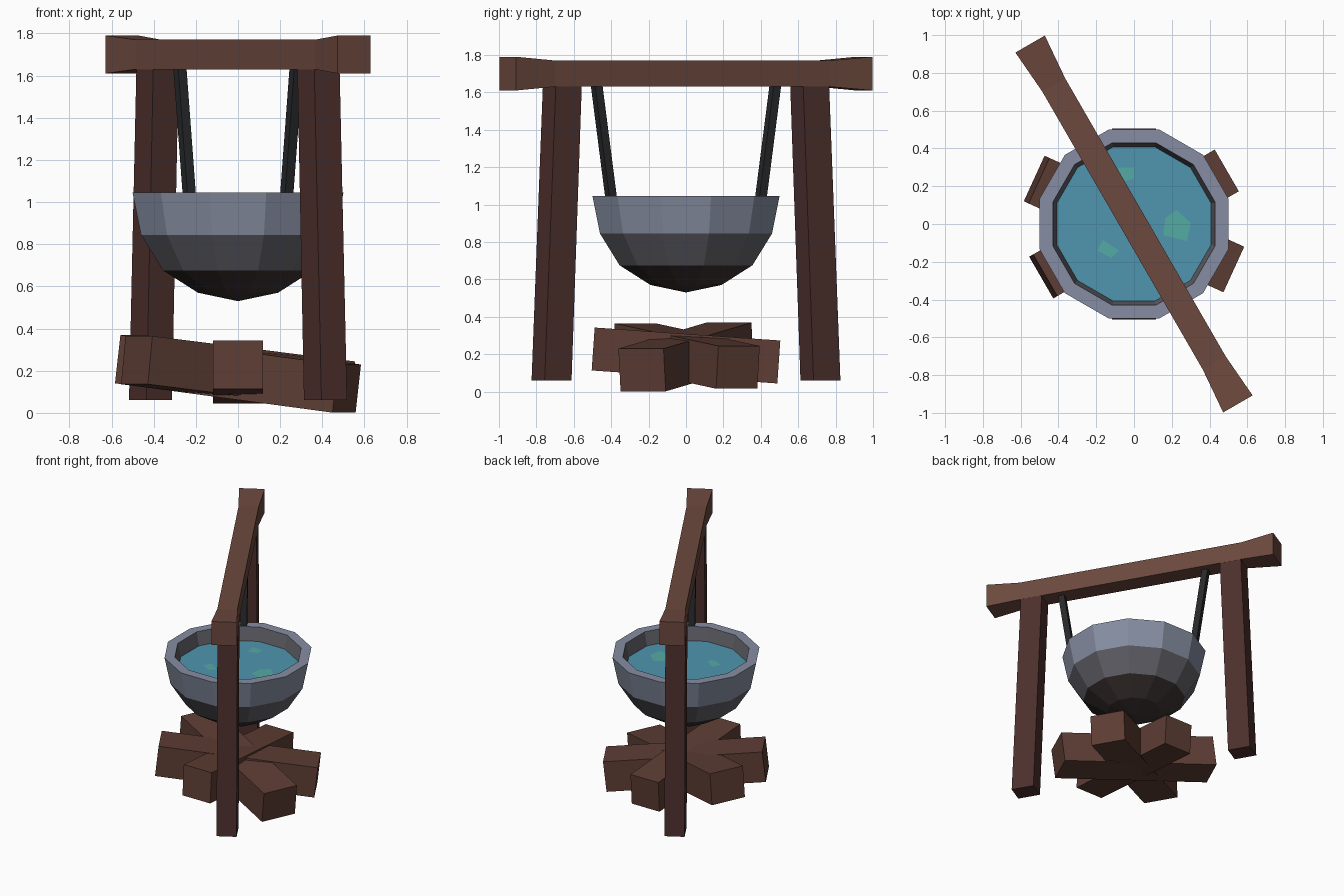
import bpy, bmesh, math
from mathutils import Matrix, Vector

if "Cube" in bpy.data.objects:
    bpy.data.objects.remove(bpy.data.objects["Cube"])

SPIN = math.radians(-60)  # plan direction of the beam


def material(name, rgb):
    m = bpy.data.materials.new(name)
    m.diffuse_color = (*rgb, 1)
    m.use_nodes = True
    m.node_tree.nodes["Principled BSDF"].inputs["Base Color"].default_value = m.diffuse_color
    return m


wood = material("wood", (0.15, 0.066, 0.047))
dark_wood = material("dark_wood", (0.075, 0.03, 0.026))
log_wood = material("log_wood", (0.11, 0.047, 0.035))
iron = material("iron", (0.02, 0.021, 0.023))
metal = material("metal", (0.24, 0.27, 0.36))
mid_metal = material("mid_metal", (0.12, 0.12, 0.14))
soot = material("soot", (0.045, 0.033, 0.03))
liquid = material("liquid", (0.08, 0.3, 0.43))
foam = material("foam", (0.09, 0.41, 0.37))


def finish(name, bm, mats, matrix=None):
    bmesh.ops.recalc_face_normals(bm, faces=bm.faces)
    if matrix:
        bm.transform(matrix)
    me = bpy.data.meshes.new(name)
    bm.to_mesh(me)
    bm.free()
    for m in mats:
        me.materials.append(m)
    ob = bpy.data.objects.new(name, me)
    bpy.context.collection.objects.link(ob)
    return ob


def loft(name, rings, mats, matrix=None, caps=True, bands=None):
    """Skin a list of equal-sized point rings; bands gives a material per strip."""
    bm = bmesh.new()
    vs = [[bm.verts.new(p) for p in r] for r in rings]
    n = len(rings[0])
    for k, (a, b) in enumerate(zip(vs, vs[1:])):
        for i in range(n):
            j = (i + 1) % n
            f = bm.faces.new((a[i], a[j], b[j], b[i]))
            f.material_index = bands[k] if bands else 0
    if caps:
        bm.faces.new(vs[0])
        bm.faces.new(vs[-1])
    bmesh.ops.remove_doubles(bm, verts=bm.verts, dist=1e-4)
    return finish(name, bm, mats, matrix)


SQUARE = ((-1, -1), (1, -1), (1, 1), (-1, 1))


def post(x, z, hx, hy):
    return [(x + sx * hx, sy * hy, z) for sx, sy in SQUARE]


def dodecagon(apothem, z):
    r = apothem / math.cos(math.pi / 12)
    return [(r * math.cos(a), r * math.sin(a), z)
            for a in (math.pi / 12 + i * math.pi / 6 for i in range(12))]


# Crossbeam with flared ends
turn = Matrix.Rotation(SPIN, 4, 'Z')
loft("crossbeam",
     [[(d, sy * h, 1.70 + sz * h) for sy, sz in SQUARE]
      for d, h in ((-1.10, 0.09), (-0.85, 0.07), (0.85, 0.07), (1.10, 0.09))],
     [wood], turn)

# Splayed legs and the two hanger bars
for side, label in ((1, "front"), (-1, "back")):
    loft(label + "_leg", [post(side * 0.83, 0.06, 0.083, 0.07),
                          post(side * 0.763, 1.65, 0.08, 0.0695)], [dark_wood], turn)
    loft(label + "_hanger", [post(side * 0.46, 1.02, 0.023, 0.023),
                             post(side * 0.555, 1.66, 0.023, 0.023)], [iron], turn)

# Twelve-sided bowl: outside from the tip up, then rim and inner wall
profile = ((0, 0.53), (0.19, 0.57), (0.355, 0.675), (0.46, 0.845),
           (0.50, 1.045), (0.43, 1.045), (0.405, 0.93))
loft("bowl", [dodecagon(r, z) for r, z in profile], [metal, mid_metal, soot],
     caps=False, bands=(2, 2, 1, 0, 0, 1))

# Liquid surface and floating patches
bm = bmesh.new()
bm.faces.new([bm.verts.new(p) for p in dodecagon(0.412, 0.945)])
finish("liquid_surface", bm, [liquid])
patches = (((0.225, 0.075), (0.165, 0.03), (0.155, -0.06), (0.28, -0.09), (0.30, 0.005)),
           ((-0.165, -0.085), (-0.195, -0.14), (-0.12, -0.18), (-0.08, -0.14)),
           ((-0.085, 0.30), (-0.07, 0.22), (0.0, 0.24), (0.0, 0.30)))
for i, pts in enumerate(patches):
    bm = bmesh.new()
    bm.faces.new([bm.verts.new((x, y, 0.949)) for x, y in pts])
    finish(f"foam_patch_{i + 1}", bm, [foam])

# Crossed logs: plan angle, tilt, length, width, centre height
logs = ((-24.5, 7, 1.142, 0.265, 0.185),
        (30, 6.2, 1.116, 0.255, 0.19),
        (90, 4, 0.995, 0.235, 0.193))
for i, (plan, tilt, length, width, z) in enumerate(logs):
    bm = bmesh.new()
    bmesh.ops.create_cube(bm, size=1)
    place = (Matrix.Translation((0, 0, z))
             @ Matrix.Rotation(math.radians(plan), 4, 'Z')
             @ Matrix.Rotation(math.radians(tilt), 4, 'Y')
             @ Matrix.Diagonal(Vector((length, width, 0.23, 1))))
    finish(f"log_{i + 1}", bm, [log_wood], place)
